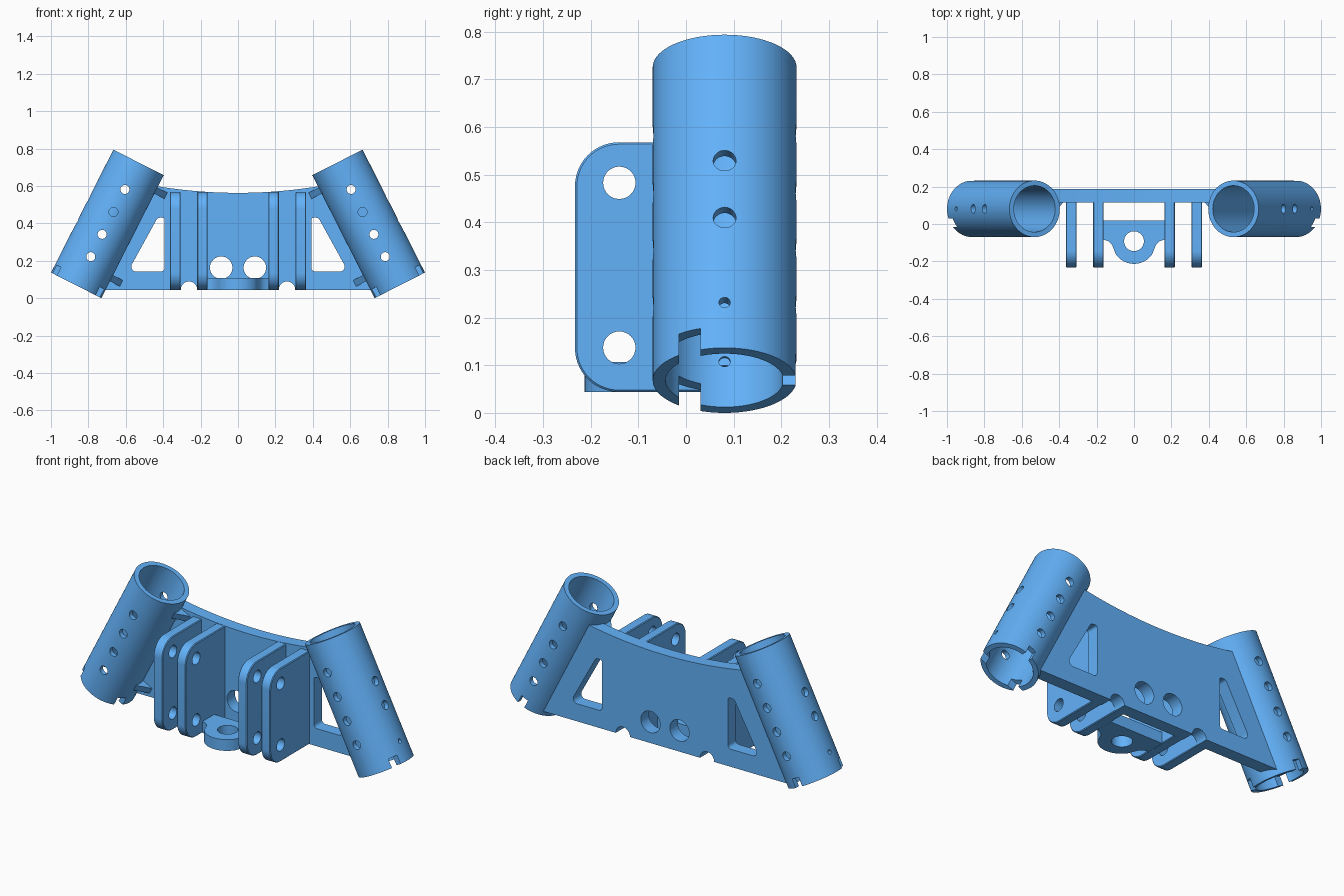
import bpy, bmesh, math
from mathutils import Matrix, Vector

if "Cube" in bpy.data.objects:
    bpy.data.objects.remove(bpy.data.objects["Cube"])

XY = Matrix.Identity(4)
XZ = Matrix(((1, 0, 0, 0), (0, 0, 1, 0), (0, 1, 0, 0), (0, 0, 0, 1)))  # extrude along y
YZ = Matrix(((0, 0, 1, 0), (1, 0, 0, 0), (0, 1, 0, 0), (0, 0, 0, 1)))  # extrude along x
# Frame of the right-hand tube: x outwards, y back, z up the tube axis
TUBE = Matrix.Translation((0.865, 0.081, 0.0683)) @ Matrix.Rotation(math.radians(-26.9), 4, 'Y')

blue = bpy.data.materials.new("blue")
blue.diffuse_color = (0.124, 0.443, 0.95, 1)
blue.use_nodes = True
blue.node_tree.nodes["Principled BSDF"].inputs["Base Color"].default_value = blue.diffuse_color


def prism(name, outline, lo, hi, frame=XY):
    bm = bmesh.new()
    face = bm.faces.new([bm.verts.new((u, v, lo)) for u, v in outline])
    top = bmesh.ops.extrude_face_region(bm, geom=[face])['geom']
    bmesh.ops.translate(bm, vec=(0, 0, hi - lo),
                        verts=[g for g in top if isinstance(g, bmesh.types.BMVert)])
    bm.transform(frame)
    bm.normal_update()
    bmesh.ops.recalc_face_normals(bm, faces=bm.faces)
    if bm.calc_volume(signed=True) < 0:
        bmesh.ops.reverse_faces(bm, faces=bm.faces)
    mesh = bpy.data.meshes.new(name)
    bm.to_mesh(mesh)
    bm.free()
    mesh.materials.append(blue)
    ob = bpy.data.objects.new(name, mesh)
    bpy.context.collection.objects.link(ob)
    return ob


def arc(cx, cy, r, a0=0, a1=360, n=32):
    count = n if a1 - a0 == 360 else n + 1
    angles = [math.radians(a0 + (a1 - a0) * i / n) for i in range(count)]
    return [(cx + r * math.cos(a), cy + r * math.sin(a)) for a in angles]


def rect(x0, x1, y0, y1):
    return [(x0, y0), (x1, y0), (x1, y1), (x0, y1)]


def rounded(corners, n=8):
    """Fillet a polygon given as (x, y, radius) corners."""
    out = []
    for i, (x, y, r) in enumerate(corners):
        p = Vector((x, y))
        if r == 0:
            out.append((x, y))
            continue
        d1 = (Vector(corners[i - 1][:2]) - p).normalized()
        d2 = (Vector(corners[(i + 1) % len(corners)][:2]) - p).normalized()
        half = d1.angle(d2) / 2
        c = p + (d1 + d2).normalized() * r / math.sin(half)
        s = p + d1 * r / math.tan(half) - c
        e = p + d2 * r / math.tan(half) - c
        a0 = math.atan2(s.y, s.x)
        da = (math.atan2(e.y, e.x) - a0 + math.pi) % (2 * math.pi) - math.pi
        out += [(c.x + r * math.cos(a0 + da * k / n), c.y + r * math.sin(a0 + da * k / n))
                for k in range(n + 1)]
    return out


def apply(ob, kind, **settings):
    mod = ob.modifiers.new(kind.lower(), kind)
    for key, value in settings.items():
        setattr(mod, key, value)
    deps = bpy.context.evaluated_depsgraph_get()
    mesh = bpy.data.meshes.new_from_object(ob.evaluated_get(deps))
    ob.modifiers.clear()
    ob.data = mesh


def cut(ob, outline, lo, hi, frame=XY):
    cutter = prism("cutter", outline, lo, hi, frame)
    cutter.hide_render = True
    apply(ob, 'BOOLEAN', object=cutter, operation='DIFFERENCE', solver='EXACT')
    bpy.data.objects.remove(cutter)


def mirror(ob):
    apply(ob, 'MIRROR', use_axis=(True, False, False), use_mirror_merge=False)


# Slanted tubes: bore, cross holes and end notches
tube = prism("tubes", arc(0, 0, 0.151, n=64), 0, 0.737, TUBE)
cut(tube, arc(0, 0, 0.124, n=64), -0.1, 0.9, TUBE)
for s in (0.172, 0.306, 0.44, 0.575):
    cut(tube, arc(0, s, 0.024), -0.3, 0.3, TUBE @ XZ)
for s in (0.307, 0.441):
    cut(tube, arc(0, s, 0.024), 0, 0.3, TUBE @ YZ)
cut(tube, arc(0, 0.107, 0.012, n=20), -0.3, 0.3, TUBE @ YZ)
cut(tube, rect(-0.3, 0.3, -0.096, -0.051), -0.1, 0.05, TUBE)
cut(tube, rect(-0.022, 0.022, 0.05, 0.3), -0.1, 0.05, TUBE)
mirror(tube)

# Back plate with a dished top edge, ending inside the tube walls
top = [(0.477 - 0.954 * i / 32) for i in range(33)]
outline = [(-0.76, 0.044), (0.76, 0.044)] + [(x, 0.563 + 0.19 * x * x) for x in top]
plate = prism("back_plate", outline, 0.116, 0.187, XZ)
for side in (1, -1):
    window = [(0.392, 0.143, 0.02), (0.588, 0.143, 0.025), (0.43, 0.43, 0.018), (0.392, 0.43, 0.012)]
    cut(plate, rounded([(side * x, z, r) for x, z, r in window]), 0, 0.3, XZ)
    cut(plate, arc(side * 0.09, 0.163, 0.06, n=48), 0, 0.3, XZ)
    cut(plate, arc(side * 0.262, 0.045, 0.044), 0, 0.3, XZ)
    bore = TUBE if side == 1 else Matrix.Scale(-1, 4, (1, 0, 0)) @ TUBE
    cut(plate, arc(0, 0, 0.126, n=64), -0.2, 0.9, bore)

# Pairs of clevis flanges with rounded front corners
for name, x0, x1 in (("inner_flanges", 0.162, 0.218), ("outer_flanges", 0.307, 0.364)):
    flange = prism(name, rounded([(0.125, 0.044, 0), (-0.233, 0.044, 0.092),
                                  (-0.233, 0.568, 0.092), (0.125, 0.568, 0)], 14), x0, x1, YZ)
    apply(flange, 'BEVEL', width=0.004, segments=1, limit_method='ANGLE', angle_limit=math.radians(60))
    for z in (0.483, 0.137):
        cut(flange, arc(-0.14, z, 0.034), 0, 0.6, YZ)
    mirror(flange)

# Bottom lug between the inner flanges
half = [(0.165, -0.083), (0.137, -0.092), (0.117, -0.112)]
lug = prism("bottom_lug", [(0.165, 0.02), (-0.165, 0.02)] + [(-x, y) for x, y in half]
            + arc(0, -0.095, 0.118, 215, 325, 24) + half[::-1], 0.044, 0.107)
cut(lug, arc(0, -0.092, 0.053, n=40), 0, 0.2)

# Small triangular gussets bracing tube to plate
for name, s in (("upper_gussets", 0.644), ("lower_gussets", 0.119)):
    gusset = prism(name, [(-0.215, 0.04), (-0.13, 0.04), (-0.13, -0.03), (-0.15, -0.03)],
                   s - 0.018, s + 0.018, TUBE)
    mirror(gusset)

# Smooth round surfaces, keep edges crisp
for ob in bpy.context.collection.objects:
    ob.select_set(True)
bpy.context.view_layer.objects.active = tube
bpy.ops.object.shade_smooth_by_angle(angle=math.radians(30))
